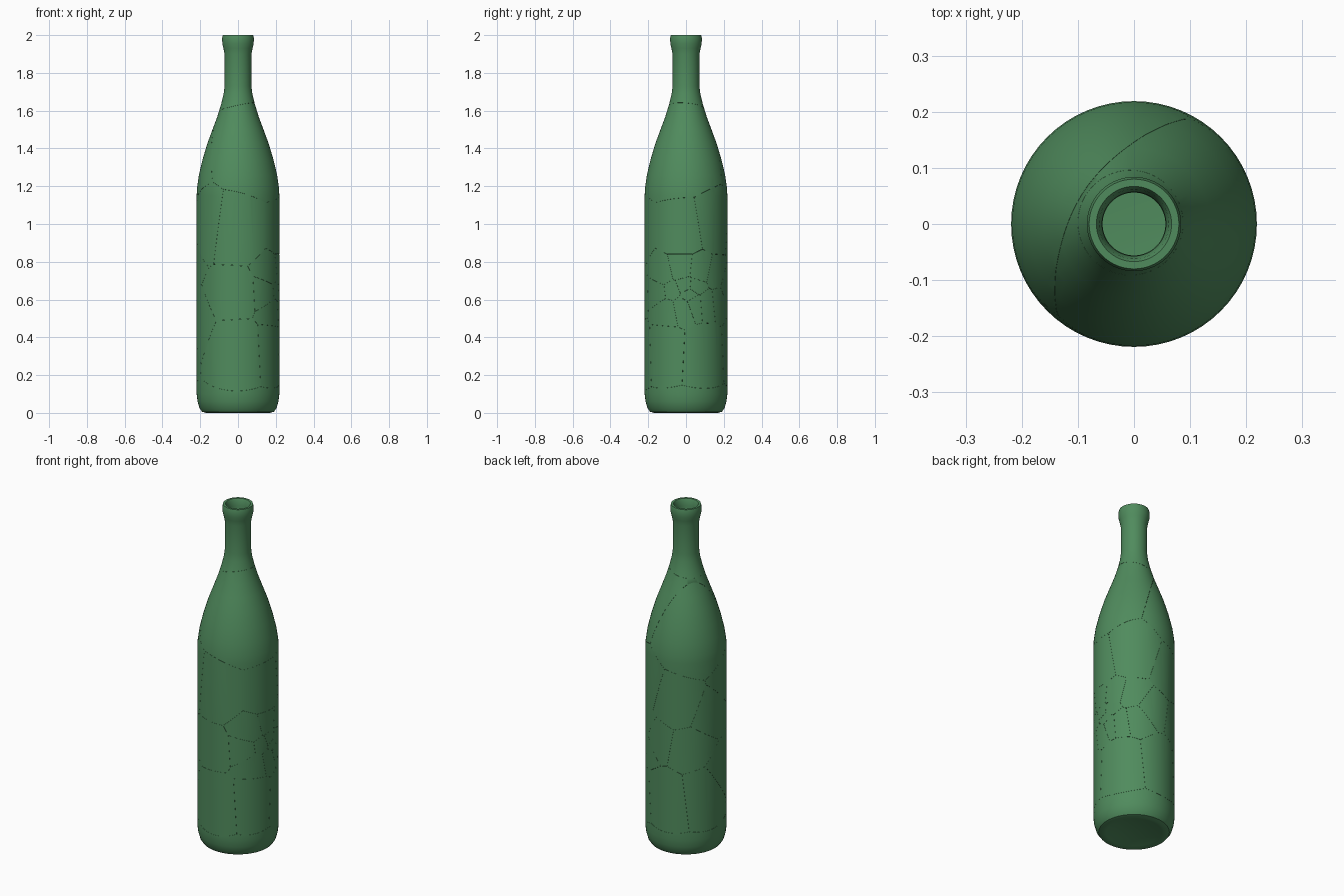
import bpy, bmesh
from math import radians, cos, sin, tau
from mathutils import Vector

if "Cube" in bpy.data.objects:
    bpy.data.objects.remove(bpy.data.objects["Cube"])

# Glass material
glass = bpy.data.materials.new("green_glass")
glass.diffuse_color = (0.08, 0.26, 0.11, 1)
glass.use_nodes = True
glass.node_tree.nodes["Principled BSDF"].inputs["Base Color"].default_value = glass.diffuse_color

# Half profile (radius, height): outside from base to lip, then inside back down
outer = [(0, 0.02), (0.1, 0.015), (0.15, 0.003), (0.17, 0), (0.19, 0.006), (0.204, 0.025),
         (0.214, 0.06), (0.219, 0.1), (0.219, 0.6), (0.219, 1.15), (0.217, 1.19),
         (0.207, 1.26), (0.188, 1.34), (0.161, 1.43), (0.135, 1.5), (0.109, 1.57),
         (0.089, 1.635), (0.076, 1.69), (0.071, 1.73), (0.071, 1.9), (0.077, 1.93),
         (0.083, 1.955), (0.084, 1.985), (0.08, 2.0)]
inner = [(0.067, 2.0), (0.062, 1.99), (0.057, 1.96), (0.056, 1.73), (0.061, 1.69),
         (0.074, 1.635), (0.094, 1.57), (0.12, 1.5), (0.146, 1.43), (0.173, 1.34),
         (0.192, 1.26), (0.202, 1.19), (0.204, 1.15), (0.204, 0.1), (0.198, 0.06),
         (0.18, 0.03), (0.15, 0.022), (0, 0.035)]


def lathe(profile, steps=64):
    bm = bmesh.new()
    vs = [bm.verts.new((r, 0, z)) for r, z in profile]
    es = [bm.edges.new(p) for p in zip(vs, vs[1:])]
    bmesh.ops.spin(bm, geom=vs + es, cent=(0, 0, 0), axis=(0, 0, 1),
                   angle=tau, steps=steps, use_duplicate=False)
    bmesh.ops.remove_doubles(bm, verts=bm.verts[:], dist=1e-4)
    bmesh.ops.recalc_face_normals(bm, faces=bm.faces[:])
    return bm


# Crack cell centres: shoulder, neck and base, then (angle, height) on the wall
seeds = [Vector(p) for p in [(-0.04, 0.003, 1.95), (0.1, -0.05, 1.31),
                             (-0.14, 0.11, 1.24), (0.012, 0.007, 0.021)]]
wall = [(-88, 0.93), (-152, 0.96), (-8, 0.93), (48, 0.96), (110, 0.9), (170, 0.83),
        (-93, 0.63), (-172, 0.49), (-88, 0.36), (-32, 0.37), (27, 0.36), (95, 0.38),
        (150, 0.4), (130, 0.63), (75, 0.66),
        (-33, 0.73), (-8, 0.75), (20, 0.74), (45, 0.72), (-42, 0.64), (-20, 0.65),
        (-2, 0.675), (14, 0.67), (5, 0.625), (12, 0.585), (-5, 0.565), (-28, 0.55),
        (30, 0.59), (52, 0.6)]
seeds += [Vector((0.19 * cos(radians(a)), 0.19 * sin(radians(a)), z)) for a, z in wall]


def cut_shard(source, seed):
    bm = source.copy()
    others = sorted((s for s in seeds if s is not seed), key=lambda s: (s - seed).length)
    for other in others:
        n = (other - seed).normalized()
        geom = bm.verts[:] + bm.edges[:] + bm.faces[:]
        res = bmesh.ops.bisect_plane(bm, geom=geom, dist=1e-6,
                                     plane_co=(seed + other) / 2 - n * 0.0003,
                                     plane_no=n, clear_outer=True)
        rim = [g for g in res["geom_cut"]
               if isinstance(g, bmesh.types.BMEdge) and g.is_boundary]
        if rim:
            bmesh.ops.triangle_fill(bm, edges=rim, use_beauty=True, normal=n)
        if not bm.faces:
            break
    return bm


# Build the cracked bottle as fitted shards
bottle = lathe(outer + inner)
for i, seed in enumerate(seeds):
    bm = cut_shard(bottle, seed)
    if bm.faces:
        name = ("neck", "shoulder_front", "shoulder_back", "base")[i] if i < 4 else f"wall_shard_{i - 3:02d}"
        mesh = bpy.data.meshes.new(name)
        bm.to_mesh(mesh)
        mesh.materials.append(glass)
        ob = bpy.data.objects.new(name, mesh)
        bpy.context.collection.objects.link(ob)
        ob.select_set(True)
        bpy.context.view_layer.objects.active = ob
    bm.free()
bottle.free()
bpy.ops.object.shade_smooth_by_angle(angle=radians(35))
